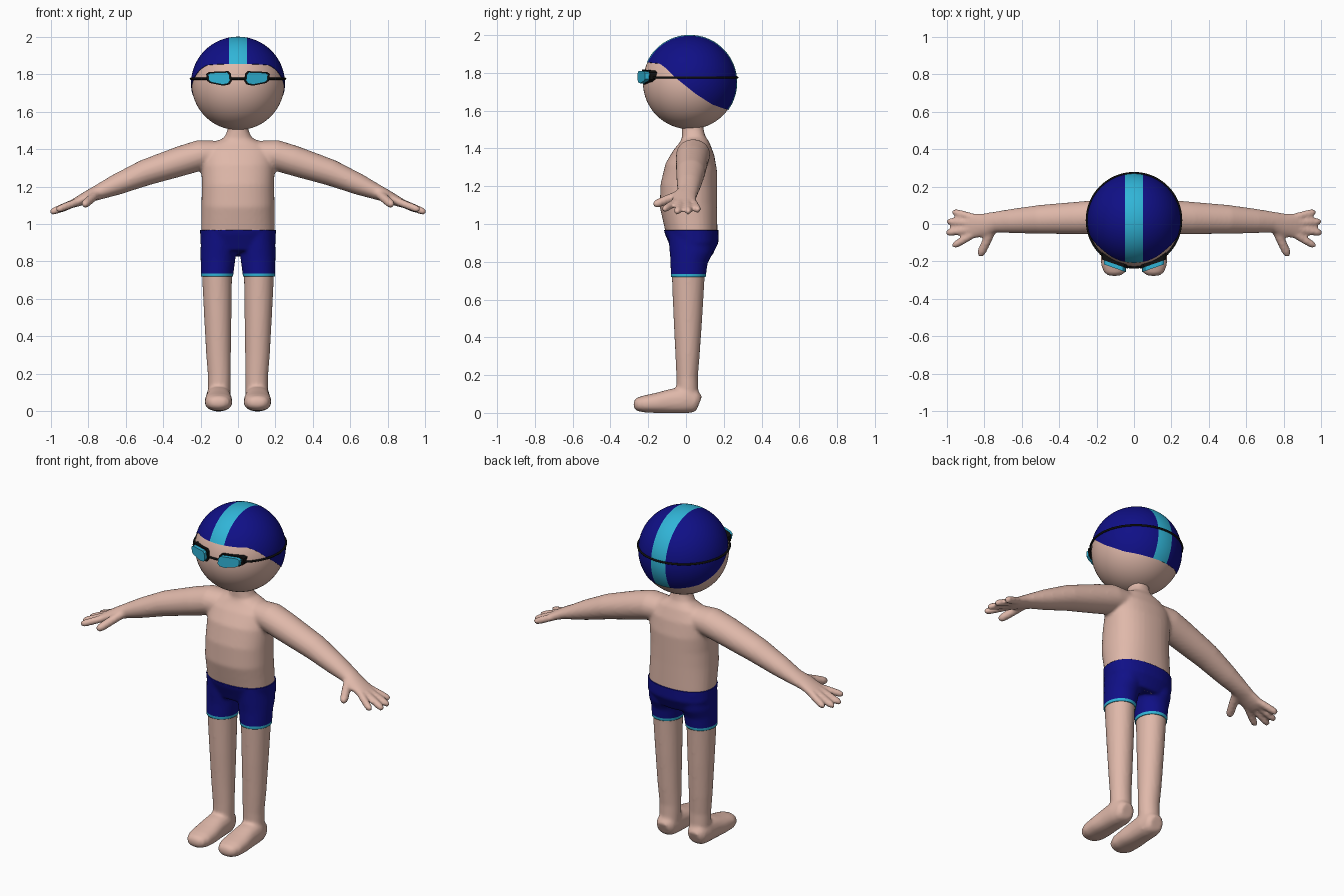
import bpy, bmesh
from math import sin, cos, pi, radians
from mathutils import Vector

cube = bpy.data.objects.get("Cube")
if cube:
    bpy.data.objects.remove(cube, do_unlink=True)


def material(name, rgb):
    m = bpy.data.materials.new(name)
    m.use_nodes = True
    m.diffuse_color = (*rgb, 1)
    bsdf = next(n for n in m.node_tree.nodes if n.type == "BSDF_PRINCIPLED")
    bsdf.inputs["Base Color"].default_value = (*rgb, 1)
    bsdf.inputs["Roughness"].default_value = 0.6
    return m


SKIN = material("skin", (0.74, 0.48, 0.40))
NAVY = material("navy", (0.005, 0.005, 0.24))
CYAN = material("cyan", (0.03, 0.46, 0.68))
BLACK = material("black", (0.005, 0.005, 0.005))


def finish(name, bm, mats, angle=40):
    bmesh.ops.recalc_face_normals(bm, faces=bm.faces)
    me = bpy.data.meshes.new(name)
    bm.to_mesh(me)
    bm.free()
    for m in mats:
        me.materials.append(m)
    me.shade_smooth()
    me.set_sharp_from_angle(angle=radians(angle))
    ob = bpy.data.objects.new(name, me)
    bpy.context.scene.collection.objects.link(ob)
    return ob


def loft(bm, rings, side, power=2.0, n=28):
    """Closed tube through (centre, half width along side, half thickness)."""
    pts = [Vector(r[0]) for r in rings]
    loops = []
    for i, (_, ru, rv) in enumerate(rings):
        d = (pts[min(i + 1, len(pts) - 1)] - pts[max(i - 1, 0)]).normalized()
        u = Vector(side)
        u = (u - d * u.dot(d)).normalized()
        v = d.cross(u)
        loop = []
        for k in range(n):
            c, s = cos(2 * pi * k / n), sin(2 * pi * k / n)
            f = (abs(c) ** power + abs(s) ** power) ** (-1 / power)
            loop.append(bm.verts.new(pts[i] + u * (ru * c * f) + v * (rv * s * f)))
        loops.append(loop)
    for a, b in zip(loops, loops[1:]):
        for k in range(n):
            j = (k + 1) % n
            bm.faces.new((a[k], a[j], b[j], b[k]))
    bm.faces.new(loops[0][::-1])
    bm.faces.new(loops[-1])


def finger(bm, a, b, r):
    a, b = Vector(a), Vector(b)
    stops = ((0, 1.0), (0.5, 1.0), (0.85, 0.95), (0.96, 0.7), (1, 0.3))
    loft(bm, [(a.lerp(b, t), r * k, r * k) for t, k in stops], (0.1, 0.3, 1), n=14)


# Body: torso, legs, feet, arms and hands, fused into one smooth skin
bm = bmesh.new()
torso = [(0.84, 0.03, 0.17, 0.10), (0.90, 0.04, 0.195, 0.126), (0.965, 0.03, 0.197, 0.137),
         (1.10, 0.013, 0.195, 0.152), (1.20, 0.015, 0.193, 0.15), (1.30, 0.028, 0.195, 0.138),
         (1.38, 0.042, 0.19, 0.108), (1.43, 0.044, 0.14, 0.08), (1.46, 0.04, 0.075, 0.062),
         (1.50, 0.036, 0.056, 0.057), (1.56, 0.036, 0.056, 0.057)]
loft(bm, [((0, y, z), rx, ry) for z, y, rx, ry in torso], (1, 0, 0), 2.3, 40)

leg = [(0.95, 0.1, 0.03, 0.09, 0.12), (0.85, 0.105, 0.026, 0.09, 0.108), (0.80, 0.108, 0.016, 0.086, 0.093),
       (0.72, 0.112, 0.012, 0.08, 0.087), (0.5, 0.108, 0.01, 0.073, 0.076), (0.3, 0.104, 0.008, 0.066, 0.064),
       (0.19, 0.1, 0.006, 0.061, 0.057), (0.1, 0.1, 0.008, 0.06, 0.058), (0.02, 0.1, 0.01, 0.05, 0.05)]
foot = [(0.07, 0.05, 0.04, 0.04), (0.05, 0.058, 0.056, 0.058), (0, 0.07, 0.066, 0.072),
        (-0.08, 0.062, 0.068, 0.064), (-0.15, 0.053, 0.074, 0.054), (-0.22, 0.047, 0.072, 0.045),
        (-0.26, 0.045, 0.055, 0.035), (-0.277, 0.045, 0.03, 0.018)]
arm = [(0.10, 0.042, 1.375, 0.08, 0.07), (0.20, 0.038, 1.368, 0.09, 0.082), (0.30, 0.032, 1.338, 0.087, 0.08),
       (0.5, 0.025, 1.273, 0.077, 0.07), (0.65, 0.016, 1.21, 0.065, 0.056), (0.74, 0.01, 1.172, 0.056, 0.042),
       (0.80, -0.005, 1.147, 0.062, 0.033), (0.86, -0.01, 1.118, 0.068, 0.026), (0.89, -0.01, 1.104, 0.06, 0.02)]
fingers = [((0.86, 0.036), (0.97, 0.066, 1.07)), ((0.87, 0.006), (1.0, 0.014, 1.06)),
           ((0.87, -0.028), (1.005, -0.048, 1.06)), ((0.86, -0.056), (0.97, -0.12, 1.075))]
for s in (1, -1):
    loft(bm, [((s * x, y, z), rx, ry) for z, x, y, rx, ry in leg], (1, 0, 0))
    loft(bm, [((s * 0.104, y, z), rx, rz) for y, z, rx, rz in foot], (1, 0, 0), 2.4)
    loft(bm, [((s * x, y, z), ry, rz) for x, y, z, ry, rz in arm], (0, 1, 0))
    for (x, y), (tx, ty, tz) in fingers:
        finger(bm, (s * x, y, 1.117), (s * tx, ty, tz), 0.021)
    finger(bm, (s * 0.75, -0.012, 1.165), (s * 0.825, -0.172, 1.1), 0.025)

body = finish("body", bm, [])
remesh = body.modifiers.new("fuse", "REMESH")
remesh.mode = "VOXEL"
remesh.voxel_size = 0.01
smooth = body.modifiers.new("soften", "SMOOTH")
smooth.factor = 0.5
smooth.iterations = 5
fused = bpy.data.meshes.new_from_object(body.evaluated_get(bpy.context.evaluated_depsgraph_get()))
body.modifiers.clear()
body.data = fused
fused.materials.clear()
fused.materials.append(SKIN)
fused.shade_smooth()


def cut(bm, co, no, **clear):
    geom = bm.verts[:] + bm.edges[:] + bm.faces[:]
    bmesh.ops.bisect_plane(bm, geom=geom, plane_co=co, plane_no=no, **clear)


# Swim shorts: a slightly offset shell of the hips with a bright hem
WAIST, HEM, TRIM = 0.967, 0.72, 0.736
bm = bmesh.new()
bm.from_mesh(fused)
cut(bm, (0, 0, WAIST), (0, 0, 1), clear_outer=True)
cut(bm, (0, 0, HEM), (0, 0, 1), clear_inner=True)
cut(bm, (0, 0, TRIM), (0, 0, 1))
bm.normal_update()
for v in bm.verts:
    v.co += Vector((v.normal.x, v.normal.y, 0)) * 0.006
for f in bm.faces:
    f.material_index = int(f.calc_center_median().z < TRIM)
shorts = finish("shorts", bm, [NAVY, CYAN], 60)
shell = shorts.modifiers.new("cloth", "SOLIDIFY")
shell.thickness = 0.008
shell.offset = -1

# Head
HEAD = Vector((0, 0.02, 1.75))
bm = bmesh.new()
bmesh.ops.create_uvsphere(bm, u_segments=64, v_segments=32, radius=0.248)
bmesh.ops.translate(bm, verts=bm.verts, vec=HEAD)
finish("head", bm, [SKIN], 180)

# Swim cap: grid from the crown down to a brim line that drops toward the nape
BRIM = [(-0.3, 1.865), (-0.14, 1.85), (-0.11, 1.828), (-0.06, 1.778), (0.05, 1.69),
        (0.14, 1.632), (0.22, 1.605), (0.3, 1.598)]


def brim(y):
    for (a, za), (b, zb) in zip(BRIM, BRIM[1:]):
        if y <= b:
            return za + (zb - za) * (y - a) / (b - a)
    return BRIM[-1][1]


def on_head(t, az, r=0.251):
    return HEAD + r * Vector((sin(t) * cos(az), sin(t) * sin(az), cos(t)))


bm = bmesh.new()
COLS, ROWS = 96, 24
crown = bm.verts.new(on_head(0, 0))
columns = []
for k in range(COLS):
    az = 2 * pi * k / COLS
    lo, hi = 0.0, 0.85 * pi
    for _ in range(30):
        mid = (lo + hi) / 2
        p = on_head(mid, az)
        lo, hi = (mid, hi) if p.z > brim(p.y) else (lo, mid)
    col = [bm.verts.new(on_head(lo * (i + 1) / ROWS, az)) for i in range(ROWS)]
    col.append(bm.verts.new(on_head(lo, az, 0.243)))
    columns.append(col)
for k in range(COLS):
    a, b = columns[k], columns[(k + 1) % COLS]
    bm.faces.new((crown, a[0], b[0]))
    for i in range(ROWS):
        bm.faces.new((a[i], a[i + 1], b[i + 1], b[i]))
STRIPE = 0.048
for s in (1, -1):
    cut(bm, (s * STRIPE, 0, 0), (1, 0, 0))
for f in bm.faces:
    f.material_index = int(abs(f.calc_center_median().x) < STRIPE)
finish("swim_cap", bm, [NAVY, CYAN])

# Goggle strap and bridge: one thin ring around the head
bm = bmesh.new()
N = 72
ring = [[bm.verts.new((HEAD.x + (0.252 + 0.006 * cos(b)) * cos(a), HEAD.y + (0.252 + 0.006 * cos(b)) * sin(a),
                       1.776 + 0.006 * sin(b))) for b in [2 * pi * j / 8 for j in range(8)]]
        for a in [2 * pi * i / N for i in range(N)]]
for i in range(N):
    a, b = ring[i], ring[(i + 1) % N]
    for j in range(8):
        bm.faces.new((a[j], b[j], b[(j + 1) % 8], a[(j + 1) % 8]))
finish("goggle_strap", bm, [BLACK], 80)

# Goggle lenses and frames: extruded outlines angled around the face
OUTLINE = [(0.038, 1.765), (0.043, 1.803), (0.055, 1.814), (0.15, 1.81), (0.165, 1.8),
           (0.161, 1.766), (0.145, 1.755), (0.08, 1.742), (0.05, 1.748)]


def eyepiece(name, s, scale, front, back, mat):
    bm = bmesh.new()
    rims = []
    for y0 in (front, back):
        rim = []
        for x, z in OUTLINE:
            x, z = 0.1 + (x - 0.1) * scale, 1.778 + (z - 1.778) * scale
            rim.append(bm.verts.new((s * x, y0 + 0.35 * (x - 0.04), z)))
        rims.append(rim)
    n = len(OUTLINE)
    for k in range(n):
        bm.faces.new((rims[0][k], rims[0][(k + 1) % n], rims[1][(k + 1) % n], rims[1][k]))
    bm.faces.new(rims[0])
    bm.faces.new(rims[1])
    finish(name, bm, [mat], 30)


for s, label in ((1, "left"), (-1, "right")):
    eyepiece(label + "_goggle_frame", s, 1.08, -0.236, -0.18, BLACK)
    eyepiece(label + "_goggle_lens", s, 0.92, -0.258, -0.2, CYAN)
